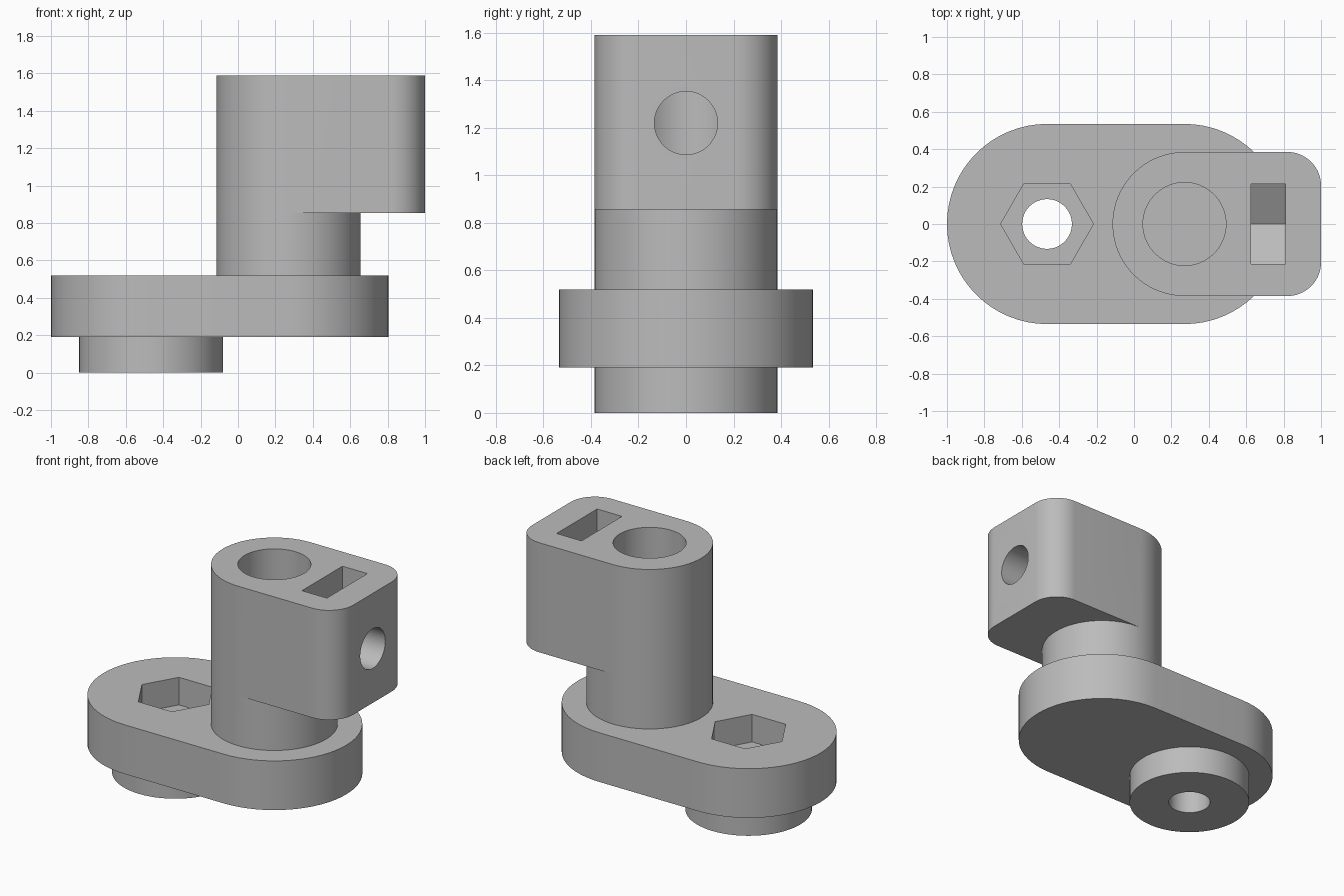
import bpy
import bmesh
from math import pi, cos, sin, radians
from mathutils import Matrix

cube = bpy.data.objects.get("Cube")
if cube:
    bpy.data.objects.remove(cube, do_unlink=True)

PIVOT_X, POST_X = -0.465, 0.27      # the two axes of the crank
PIN_R, NUT_R = 0.133, 0.248         # screw hole and nut sizes
POST_R, PLATE_R = 0.385, 0.535
BORE_R, CORNER_R = 0.222, 0.18
PIN_Z = 1.22

grey = bpy.data.materials.new("plain grey")
grey.use_nodes = True
colour = (0.5, 0.5, 0.5, 1)
grey.diffuse_color = colour
grey.node_tree.nodes["Principled BSDF"].inputs["Base Color"].default_value = colour


def arc(x, y, r, start, end, steps=32):
    """Points along an arc, angles in degrees."""
    angles = [radians(start + (end - start) * i / steps) for i in range(steps + 1)]
    return [(x + r * cos(a), y + r * sin(a)) for a in angles]


def ring(x, r, sides=64):
    return arc(x, 0, r, 0, 360, sides)[:-1]


def prism(name, outline, low, high, matrix=None):
    """Extrude a flat outline between two heights."""
    bm = bmesh.new()
    base = bm.faces.new([bm.verts.new((x, y, low)) for x, y in outline])
    top = bmesh.ops.extrude_face_region(bm, geom=[base])["geom"]
    verts = [v for v in top if isinstance(v, bmesh.types.BMVert)]
    bmesh.ops.translate(bm, verts=verts, vec=(0, 0, high - low))
    if matrix:
        bm.transform(matrix)
    bmesh.ops.recalc_face_normals(bm, faces=bm.faces)
    mesh = bpy.data.meshes.new(name)
    bm.to_mesh(mesh)
    bm.free()
    mesh.materials.append(grey)
    obj = bpy.data.objects.new(name, mesh)
    bpy.context.collection.objects.link(obj)
    return obj


def combine(body, other, operation):
    """Apply one boolean step and discard the helper."""
    mod = body.modifiers.new(operation.title(), "BOOLEAN")
    mod.operation = operation
    mod.solver = "EXACT"
    mod.object = other
    bpy.context.view_layer.objects.active = body
    bpy.ops.object.modifier_apply(modifier=mod.name)
    bpy.data.objects.remove(other, do_unlink=True)


# Rounded arm plate
plate_outline = arc(PIVOT_X, 0, PLATE_R, 90, 270) + arc(POST_X, 0, PLATE_R, -90, 90)
body = prism("crank_arm", plate_outline, 0.19, 0.52)

# Pivot boss below, post above, and clamp head with rounded corners
inner = POST_R - CORNER_R
head_outline = (arc(POST_X, 0, POST_R, 90, 270)
                + arc(1 - CORNER_R, -inner, CORNER_R, -90, 0, 16)
                + arc(1 - CORNER_R, inner, CORNER_R, 0, 90, 16))
for part in (prism("pivot_boss", ring(PIVOT_X, POST_R), 0, 0.19),
             prism("post", ring(POST_X, POST_R), 0.52, 0.855),
             prism("clamp_head", head_outline, 0.855, 1.59)):
    combine(body, part, "UNION")

# Pivot hole with nut pocket, shaft bore, clamp screw hole and nut slot
along_x = Matrix.Translation((0, 0, PIN_Z)) @ Matrix.Rotation(pi / 2, 4, "Y")
slot_outline = arc(0, 0, NUT_R, -60, 60, 2) + [(-0.6, NUT_R * sin(pi / 3)),
                                              (-0.6, -NUT_R * sin(pi / 3))]
for cutter in (prism("pivot_hole", ring(PIVOT_X, PIN_R, 48), -0.1, 0.6),
               prism("nut_pocket", ring(PIVOT_X, NUT_R, 6), 0.335, 0.6),
               prism("shaft_bore", ring(POST_X, BORE_R), 0.52, 1.7),
               prism("screw_hole", ring(0, PIN_R, 48), POST_X, 1.1, along_x),
               prism("nut_slot", slot_outline, 0.625, 0.81, along_x)):
    combine(body, cutter, "DIFFERENCE")

# Smooth curved walls, crisp edges
bpy.ops.object.select_all(action="DESELECT")
body.select_set(True)
bpy.context.view_layer.objects.active = body
bpy.ops.object.shade_smooth_by_angle(angle=radians(30))
